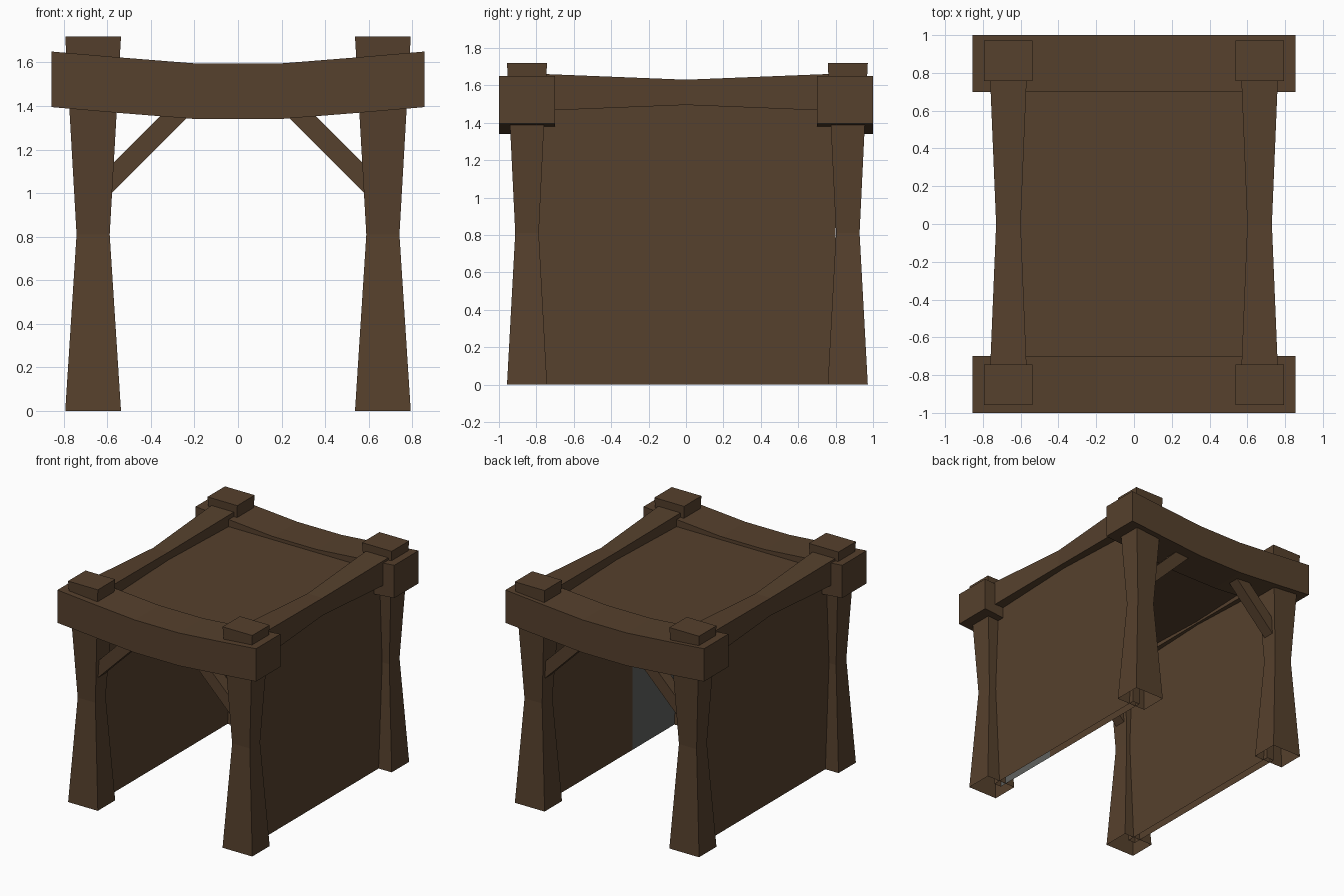
import bpy, bmesh, math
from mathutils import Matrix, Vector

if "Cube" in bpy.data.objects:
    bpy.data.objects.remove(bpy.data.objects["Cube"])


def material(name, rgb):
    m = bpy.data.materials.new(name)
    m.diffuse_color = (*rgb, 1)
    m.use_nodes = True
    m.node_tree.nodes["Principled BSDF"].inputs["Base Color"].default_value = m.diffuse_color
    return m


wood = material("brown wood", (0.093, 0.052, 0.026))
grey = material("grey panel", (0.115, 0.12, 0.113))


def finish(bm, name, mats=(wood,), recalc=True):
    if recalc:
        bmesh.ops.recalc_face_normals(bm, faces=bm.faces)
    me = bpy.data.meshes.new(name)
    bm.to_mesh(me)
    bm.free()
    for m in mats:
        me.materials.append(m)
    ob = bpy.data.objects.new(name, me)
    bpy.context.collection.objects.link(ob)
    return ob


def loft(name, rings, cap_start=True, cap_end=True):
    """Skin a run of four-cornered rings."""
    bm = bmesh.new()
    rows = [[bm.verts.new(p) for p in r] for r in rings]
    for a, b in zip(rows, rows[1:]):
        for i in range(4):
            j = (i + 1) % 4
            bm.faces.new((a[i], a[j], b[j], b[i]))
    if cap_start:
        bm.faces.new(rows[0][::-1])
    if cap_end:
        bm.faces.new(rows[-1])
    return finish(bm, name)


def rect_z(cx, cy, hx, hy, z):
    return [(cx + sx * hx, cy + sy * hy, z)
            for sx, sy in ((-1, -1), (1, -1), (1, 1), (-1, 1))]


def rect_x(x, y0, y1, z0, z1):
    return [(x, y0, z0), (x, y1, z0), (x, y1, z1), (x, y0, z1)]


def rect_y(y, x0, x1, z0, z1):
    return [(x0, y, z0), (x1, y, z0), (x1, y, z1), (x0, y, z1)]


for end, s, cy in (("front", -1, -0.85), ("back", 1, 0.865)):
    # sagging cross beam
    loft(end + "_beam", [rect_x(x, s * 0.7, s * 1.0, z, z + 0.255)
                         for x, z in ((-0.855, 1.395), (-0.53, 1.367), (-0.19, 1.34),
                                      (0.19, 1.34), (0.53, 1.367), (0.855, 1.395))])
    for side, t in (("left", -1), ("right", 1)):
        # post pinched in the middle, open underneath
        cx = t * 0.66
        loft(f"{end}_{side}_post",
             [rect_z(cx + t * 0.005, cy, hx, hy, z)
              for hx, hy, z in ((0.128, 0.107, 0), (0.076, 0.063, 0.81), (0.128, 0.107, 1.72))],
             cap_start=False)
        # diagonal brace
        loft(f"{end}_{side}_brace",
             [[(t * x, cy + d, z) for x, z, d in
               ((x0, z0, -0.045), (x0, z0, 0.045), (x1, z1, 0.045), (x1, z1, -0.045))]
              for x0, z0, x1, z1 in ((0.63, 0.95, 0.63, 1.08), (0.18, 1.40, 0.31, 1.40))])

for side, t in (("left", -1), ("right", 1)):
    # side rail, slimmer at mid length
    loft(side + "_rail", [rect_y(y, t * x0, t * x1, z0, z1) for y, x0, x1, z0, z1 in
                          ((-0.8, 0.567, 0.763, 1.463, 1.662),
                           (0, 0.60, 0.73, 1.495, 1.63),
                           (0.8, 0.567, 0.763, 1.463, 1.662))])
    # hollow wall in three bays, open underneath
    wall = loft(side + "_wall", [rect_y(y, t * 0.62, t * 0.68, 0, 1.55)
                                 for y in (-0.8, -0.23, 0.28, 0.8)])
    bm = bmesh.new()
    bm.from_mesh(wall.data)
    bmesh.ops.delete(bm, geom=[f for f in bm.faces if f.calc_center_median().z < 0.01],
                     context='FACES_ONLY')
    bm.to_mesh(wall.data)
    bm.free()
    # one inner bay of the right wall is grey
    wall.data.materials.append(grey)
    for p in wall.data.polygons:
        if t > 0 and abs(p.center.x - 0.62) < 0.005 and p.center.y < -0.3 and abs(p.normal.x) > 0.9:
            p.material_index = 1

# roof panel
loft("roof_panel", [rect_y(y, -0.65, 0.65, 1.51, 1.57) for y in (-0.8, 0.8)])
